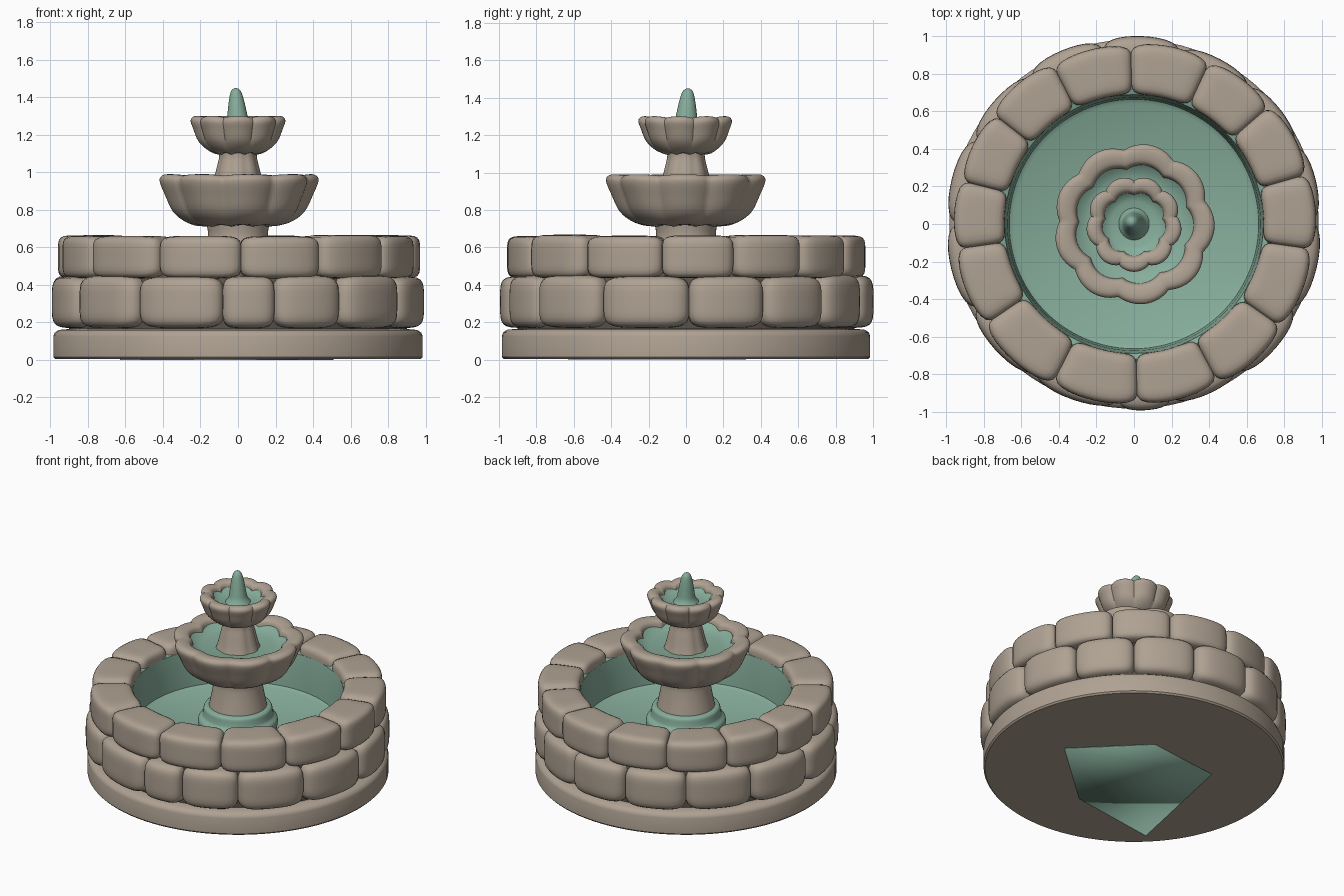
import bpy, bmesh, math, random
from mathutils import Vector

random.seed(4)
cube = bpy.data.objects.get("Cube")
if cube:
    bpy.data.objects.remove(cube, do_unlink=True)


def material(name, rgb):
    m = bpy.data.materials.new(name)
    m.use_nodes = True
    m.diffuse_color = (*rgb, 1)
    bsdf = m.node_tree.nodes["Principled BSDF"]
    bsdf.inputs["Base Color"].default_value = (*rgb, 1)
    bsdf.inputs["Roughness"].default_value = 0.9
    return m


STONE = material("warm stone", (0.43, 0.36, 0.29))
WATER = material("green water", (0.24, 0.42, 0.33))
MORTAR = material("dark mortar", (0.10, 0.08, 0.065))


def finish(name, bm, mat, angle=40):
    bmesh.ops.recalc_face_normals(bm, faces=bm.faces)
    mesh = bpy.data.meshes.new(name)
    bm.to_mesh(mesh)
    bm.free()
    mesh.materials.append(mat)
    ob = bpy.data.objects.new(name, mesh)
    bpy.context.collection.objects.link(ob)
    bpy.ops.object.select_all(action='DESELECT')
    ob.select_set(True)
    bpy.context.view_layer.objects.active = ob
    bpy.ops.object.shade_smooth_by_angle(angle=math.radians(angle))
    return ob


def smooth_path(points, steps=4):
    """Catmull-Rom curve through the profile points."""
    pts = [Vector(p) for p in points]
    pts = [pts[0]] + pts + [pts[-1]]
    out = []
    for a, b, c, d in zip(pts, pts[1:], pts[2:], pts[3:]):
        for i in range(steps):
            t = i / steps
            out.append(0.5 * (2 * b + (c - a) * t + (2 * a - 5 * b + 4 * c - d) * t * t
                              + (3 * b - a - 3 * c + d) * t ** 3))
    return out + [pts[-1]]


def revolve(name, profile, mat, segments=72, lobes=0, depth=0.0, phase=0.0, squash=1.0):
    """Turn (radius, z) points around z; lobes press petal creases into the shape."""
    bm = bmesh.new()
    rings = []
    for r, z in profile:
        if r < 1e-4:
            rings.append([bm.verts.new((0, 0, z))])
            continue
        ring = []
        for i in range(segments):
            a = math.tau * i / segments
            k, dz = 1.0, 0.0
            if lobes:
                bump = abs(math.cos(lobes * (a - phase) / 2)) ** 0.8
                k = 1 - depth * (1 - bump)
                dz = -0.1 * depth * (1 - bump)
            ring.append(bm.verts.new((r * k * math.cos(a), r * k * squash * math.sin(a), z + dz)))
        rings.append(ring)
    for lo, hi in zip(rings, rings[1:]):
        for i in range(segments):
            j = (i + 1) % segments
            quad = [lo[i % len(lo)], lo[j % len(lo)], hi[j % len(hi)], hi[i % len(hi)]]
            bm.faces.new(list(dict.fromkeys(quad)))
    return finish(name, bm, mat)


def stone_row(name, seams, r_in, r_out, z_lo, z_hi, power):
    """Ring of pillow-shaped blocks between seam angles given in degrees."""
    block = bmesh.new()
    bmesh.ops.create_cube(block, size=2)
    bmesh.ops.subdivide_edges(block, edges=block.edges[:], cuts=9, use_grid_fill=True)
    block.verts.index_update()
    bm = bmesh.new()
    for start, end in zip(seams, seams[1:] + [seams[0] + 360]):
        mid, half = math.radians(start + end) / 2, math.radians(end - start) / 2 + 0.004
        grow = random.uniform(-0.012, 0.006)
        drop = random.uniform(-0.006, 0.004)
        verts = []
        for v in block.verts:
            norm = sum(abs(c) ** power for c in v.co) ** (1 / power)
            u, s, w = v.co / norm
            r = (r_in + r_out) / 2 + s * (r_out - r_in) / 2
            if s > 0:
                r += s * (grow - 0.012 * u * u)
            a = mid + u * half
            z = (z_lo + z_hi) / 2 + w * (z_hi - z_lo) / 2 + drop * max(w, 0)
            verts.append(bm.verts.new((r * math.cos(a), r * math.sin(a), z)))
        for f in block.faces:
            bm.faces.new([verts[v.index] for v in f.verts])
    block.free()
    return finish(name, bm, STONE, 80)


# Base slab with a softened top edge
revolve("base_slab", [(0, 0.004), (0.975, 0.004), (0.985, 0.015), (0.985, 0.125), (0.978, 0.145),
                      (0.955, 0.16), (0.9, 0.165), (0, 0.165)], STONE, 96)

# Thin patch of basin liner showing on the underside
bm = bmesh.new()
corners = [(0.09, 0.32), (-0.445, 0.26), (-0.63, -0.63), (0.015, -0.54), (0.51, -0.10)]
bm.faces.new([bm.verts.new((x, y, 0.003)) for x, y in corners])
patch = finish("underside_liner_patch", bm, WATER)
plate = patch.modifiers.new("plate thickness", 'SOLIDIFY')
plate.thickness = 0.006
plate.offset = 0

# Mortar core behind the blocks
revolve("wall_core", [(0.73, 0.16), (0.9, 0.16), (0.9, 0.42), (0.87, 0.46), (0.87, 0.58),
                      (0.73, 0.58), (0.73, 0.16)], MORTAR)

# Two rows of wall blocks
stone_row("lower_wall_stones",
          [-124, -95, -78, -55, -28, 1, 26, 50, 75, 100, 125, 152, 180, 208],
          0.70, 1.0, 0.17, 0.45, 5)
stone_row("upper_wall_stones",
          [-117, -89, -62, -35, -8, 16, 41, 65, 91, 117, 142, 166, 188, 214],
          0.69, 0.968, 0.435, 0.665, 6)

# Basin water with its sloping liner
revolve("basin_water", [(0, 0.33), (0.64, 0.33), (0.665, 0.345), (0.675, 0.5), (0.69, 0.59),
                        (0.72, 0.6), (0.74, 0.59)], WATER, 96)

# Stepped foot around the pedestal
revolve("pedestal_foot", smooth_path([(0.25, 0.32), (0.26, 0.36), (0.258, 0.40), (0.235, 0.425),
                                      (0.228, 0.45), (0.22, 0.485), (0.19, 0.495), (0.14, 0.495)]),
        WATER)

# Pedestal and upper column
revolve("pedestal", smooth_path([(0.195, 0.47), (0.18, 0.54), (0.165, 0.62), (0.16, 0.68),
                                 (0.175, 0.76)]), STONE, 48)
revolve("upper_column", smooth_path([(0.155, 0.88), (0.135, 0.94), (0.115, 1.02), (0.10, 1.09),
                                     (0.11, 1.15)]), STONE, 48, 8, 0.05)

# Petalled bowls
lower_rim = smooth_path([(0.02, 0.72), (0.2, 0.72), (0.28, 0.735), (0.355, 0.79), (0.40, 0.88),
                         (0.43, 0.955), (0.415, 0.985), (0.375, 0.99), (0.33, 0.975),
                         (0.315, 0.93), (0.31, 0.88)])
revolve("lower_bowl", lower_rim, STONE, 144, 9, 0.08, math.radians(-82))
upper_rim = smooth_path([(0.02, 1.105), (0.12, 1.105), (0.17, 1.125), (0.215, 1.17), (0.24, 1.23),
                         (0.255, 1.275), (0.24, 1.298), (0.205, 1.30), (0.178, 1.285),
                         (0.168, 1.25), (0.165, 1.20)])
revolve("upper_bowl", upper_rim, STONE, 144, 9, 0.09, math.radians(-90))

# Water held in the bowls
revolve("lower_bowl_water", [(0, 0.91), (0.24, 0.91), (0.29, 0.925), (0.325, 0.955)], WATER)
revolve("upper_bowl_water", [(0, 1.235), (0.12, 1.235), (0.155, 1.25), (0.175, 1.27)], WATER)

# Water jet, leaning slightly at the tip
jet = revolve("water_jet", smooth_path([(0.085, 1.23), (0.062, 1.265), (0.053, 1.31), (0.043, 1.37),
                                        (0.03, 1.425), (0.014, 1.446), (0, 1.45)]),
              WATER, 32, squash=1.05)
for v in jet.data.vertices:
    lean = max(0, (v.co.z - 1.25) / 0.2)
    v.co.x -= 0.012 * lean
    v.co.y += 0.01 * lean
